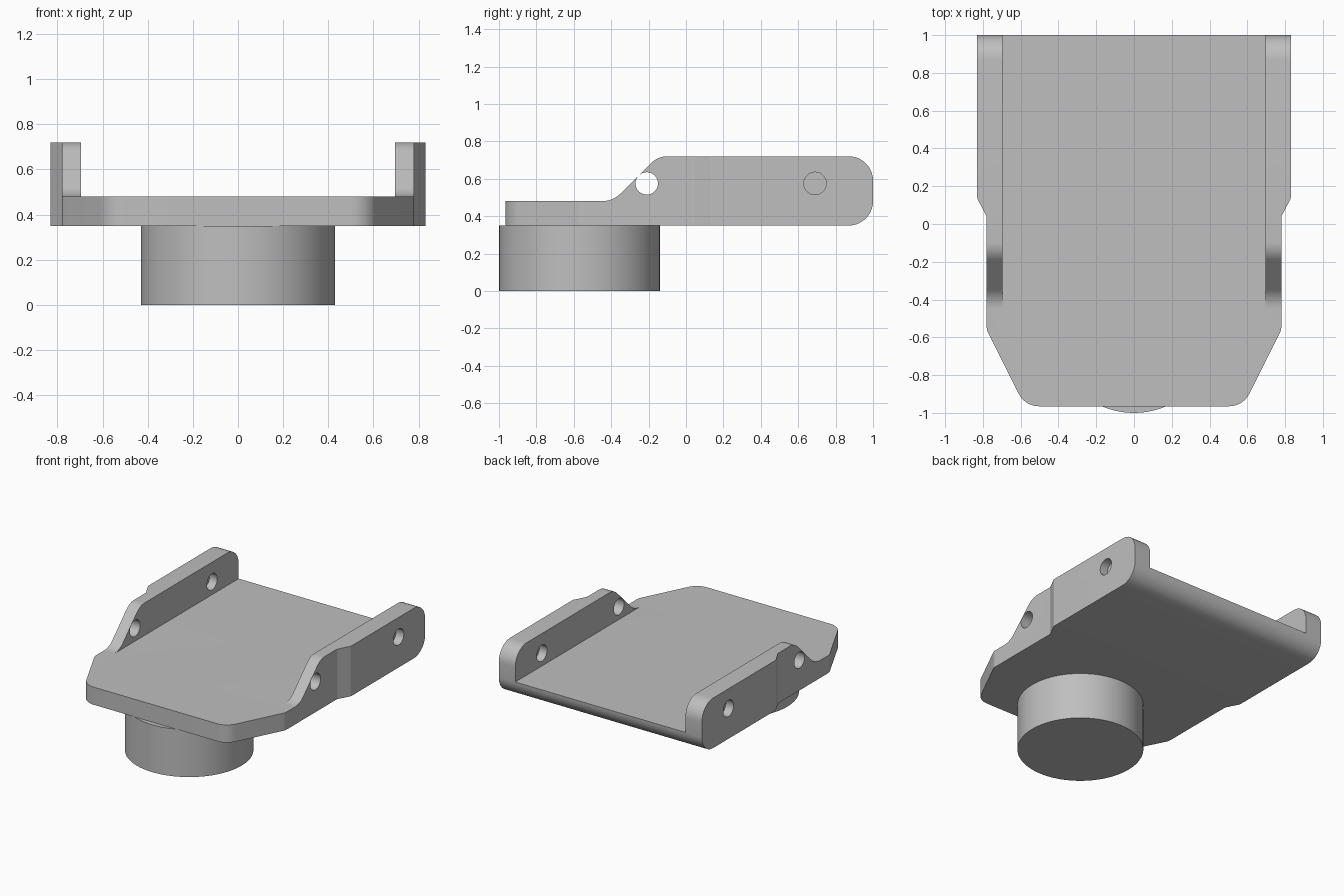
import bpy, bmesh, math
from mathutils import Vector

if "Cube" in bpy.data.objects:
    bpy.data.objects.remove(bpy.data.objects["Cube"])

grey = bpy.data.materials.new("light grey")
grey.use_nodes = True
grey.diffuse_color = (0.52, 0.52, 0.52, 1)
grey.node_tree.nodes["Principled BSDF"].inputs["Base Color"].default_value = grey.diffuse_color


def fillet(corners, steps=10):
    """Round each (a, b, radius) corner of a closed outline."""
    out = []
    for i, (a, b, r) in enumerate(corners):
        p = Vector((a, b))
        if r == 0:
            out.append(p)
            continue
        d1 = (Vector(corners[i - 1][:2]) - p).normalized()
        d2 = (Vector(corners[(i + 1) % len(corners)][:2]) - p).normalized()
        half = d1.angle(d2) / 2
        centre = p + (d1 + d2).normalized() * r / math.sin(half)
        start = p + d1 * r / math.tan(half) - centre
        end = p + d2 * r / math.tan(half) - centre
        sweep = start.angle(end)
        for k in range(steps + 1):
            t = k / steps
            out.append(centre + (start * math.sin((1 - t) * sweep)
                                 + end * math.sin(t * sweep)) / math.sin(sweep))
    return out


def circle(a, b, r, n=48):
    return [Vector((a + r * math.cos(math.tau * k / n), b + r * math.sin(math.tau * k / n)))
            for k in range(n)]


def prism(name, outline, axis, lo, hi):
    """Extrude an outline along z (outline is x, y) or along x (outline is y, z)."""
    bm = bmesh.new()
    place = (lambda p, h: (p.x, p.y, h)) if axis == "z" else (lambda p, h: (h, p.x, p.y))
    face = bm.faces.new([bm.verts.new(place(p, lo)) for p in outline])
    new = bmesh.ops.extrude_face_region(bm, geom=[face])["geom"]
    shift = (0, 0, hi - lo) if axis == "z" else (hi - lo, 0, 0)
    bmesh.ops.translate(bm, vec=shift, verts=[g for g in new if isinstance(g, bmesh.types.BMVert)])
    bmesh.ops.recalc_face_normals(bm, faces=bm.faces)
    mesh = bpy.data.meshes.new(name)
    bm.to_mesh(mesh)
    bm.free()
    mesh.materials.append(grey)
    obj = bpy.data.objects.new(name, mesh)
    bpy.context.collection.objects.link(obj)
    return obj


def select(obj):
    bpy.ops.object.select_all(action="DESELECT")
    obj.select_set(True)
    bpy.context.view_layer.objects.active = obj


def boolean(obj, cutter, operation="DIFFERENCE"):
    mod = obj.modifiers.new("cut", "BOOLEAN")
    mod.operation, mod.object, mod.solver = operation, cutter, "EXACT"
    select(obj)
    bpy.ops.object.modifier_apply(modifier=mod.name)
    bpy.data.objects.remove(cutter)


# Bracket: plan outline crossed with the side profile
half_plan = [(0.83, 1.1, 0), (0.83, 0.135, 0.03), (0.78, 0.04, 0.03),
             (0.78, -0.56, 0.08), (0.577, -0.965, 0.12)]
plan = half_plan + [(-x, y, r) for x, y, r in reversed(half_plan)]
bracket = prism("bracket", fillet(plan), "z", 0.2, 0.9)

side = [(-1.1, 0.35, 0), (1, 0.35, 0.13), (1, 0.72, 0.13),
        (-0.151, 0.72, 0.13), (-0.391, 0.48, 0.14), (-1.1, 0.48, 0)]
boolean(bracket, prism("side_profile", fillet(side), "x", -1, 1), "INTERSECT")

# Channel between the two side walls
channel = [(-0.6, 0.48, 0), (1.2, 0.48, 0), (1.2, 0.9, 0), (-0.6, 0.9, 0)]
boolean(bracket, prism("channel", fillet(channel), "x", -0.695, 0.695))

# Front through holes and rear holes with a thin web
boolean(bracket, prism("front_hole", circle(-0.21, 0.575, 0.06), "x", -1, 1))
for lo, hi in ((-1, -0.767), (-0.757, 0.757), (0.767, 1)):
    boolean(bracket, prism("rear_hole", circle(0.69, 0.575, 0.06), "x", lo, hi))

# Round boss underneath
boss = prism("boss", circle(0, -0.57, 0.43, 96), "z", 0, 0.35)

for obj in (bracket, boss):
    select(obj)
    bpy.ops.object.shade_smooth_by_angle(angle=math.radians(20))
